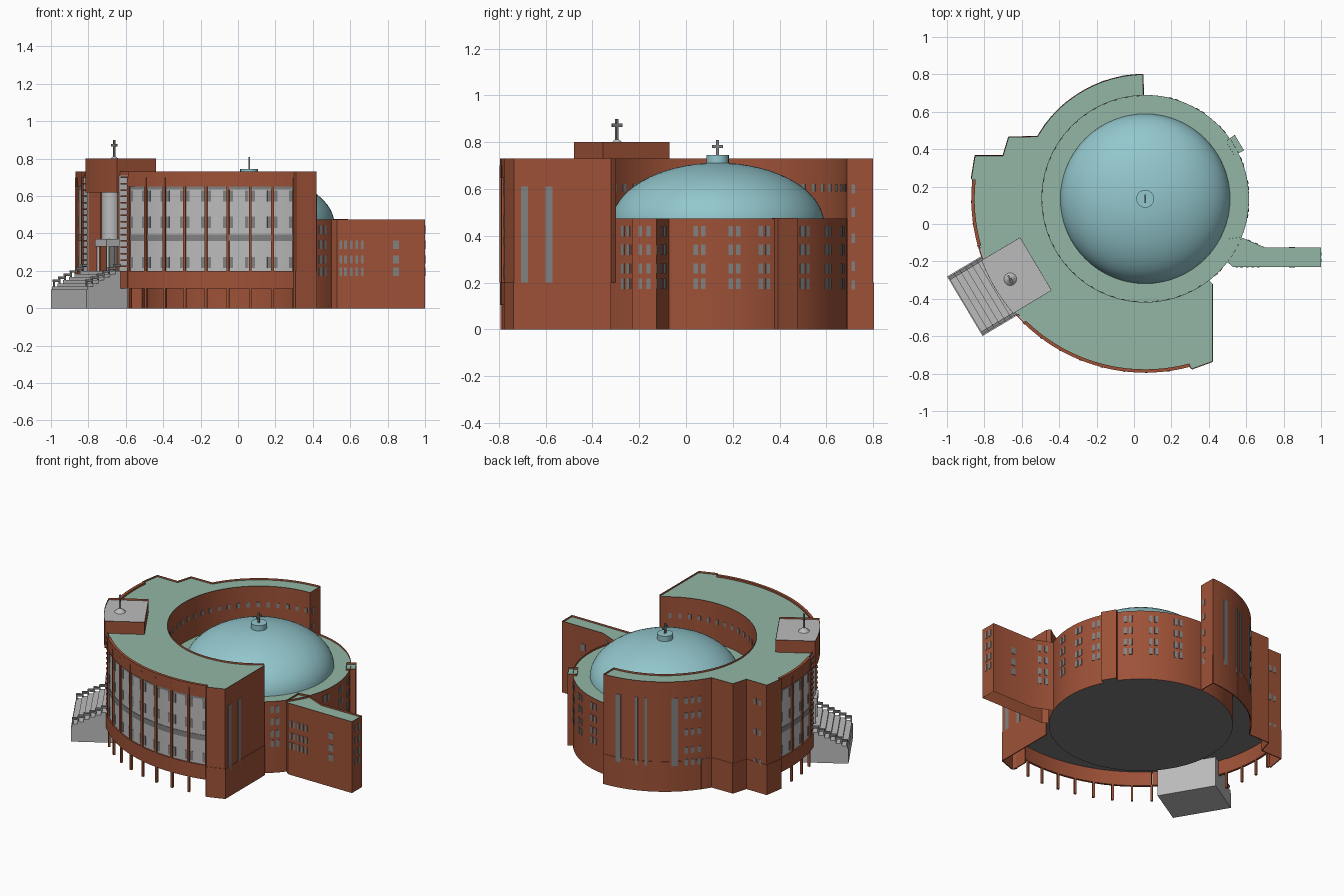
import bpy, bmesh, math
from mathutils import Matrix, Vector

cube = bpy.data.objects.get("Cube")
if cube:
    bpy.data.objects.remove(cube)

CX, CY = 0.06, 0.135          # centre of the round hall
ENTRY = 210.8                 # direction of the entrance


def material(name, rgb):
    m = bpy.data.materials.new(name)
    m.use_nodes = True
    m.diffuse_color = (*rgb, 1)
    m.node_tree.nodes["Principled BSDF"].inputs["Base Color"].default_value = (*rgb, 1)
    return m


BRICK = material("brick", (0.34, 0.083, 0.038))
ROOF = material("pale_green_roof", (0.29, 0.47, 0.375))
DOME = material("blue_dome", (0.29, 0.57, 0.61))
LIGHT = material("light_grey", (0.5, 0.5, 0.5))
GLASS = material("mid_grey_glass", (0.22, 0.22, 0.22))
FLOOR = material("dark_floor", (0.2, 0.2, 0.2))

parts = {}


def part(name, *mats):
    if name not in parts:
        parts[name] = (bmesh.new(), mats)
    return parts[name][0]


def polar(r, a):
    a = math.radians(a)
    return (CX + r * math.cos(a), CY + r * math.sin(a))


def arc(r, a0, a1):
    n = max(1, math.ceil(abs(a1 - a0) / 3))
    return [polar(r, a0 + (a1 - a0) * i / n) for i in range(n + 1)]


def extrude(bm, pts, z0, z1, bottom=True):
    """Upright prism over an anticlockwise outline; returns top and bottom faces."""
    lo = [bm.verts.new((x, y, z0)) for x, y in pts]
    hi = [bm.verts.new((x, y, z1)) for x, y in pts]
    n = len(pts)
    for i in range(n):
        j = (i + 1) % n
        bm.faces.new((lo[i], lo[j], hi[j], hi[i]))
    return bm.faces.new(hi), bm.faces.new(lo[::-1]) if bottom else None


def building(name, pts, z0, z1, roof, bottom=True):
    """Brick mass with a thin parapet round a sunken roof and a dark underside."""
    bm = part(name, BRICK, roof, FLOOR)
    top, under = extrude(bm, pts, z0, z1, bottom)
    if under:
        under.material_index = 2
    bmesh.ops.inset_region(bm, faces=[top], thickness=0.006)
    inner = bmesh.ops.inset_region(bm, faces=[top], thickness=0.0005, depth=-0.012)
    top.material_index = 1
    for f in inner["faces"]:
        f.material_index = 0


def block(name, mat, r0, r1, a0, a1, z0, z1):
    """Curved block around the hall centre."""
    extrude(part(name, mat), arc(r1, a0, a1) + arc(r0, a1, a0), z0, z1)


def box(name, mat, c, z0, z1, sx, sy, ang=0):
    m = (Matrix.Translation((c[0], c[1], (z0 + z1) / 2))
         @ Matrix.Rotation(math.radians(ang), 4, "Z")
         @ Matrix.Diagonal((sx, sy, z1 - z0, 1)))
    bmesh.ops.create_cube(part(name, mat), size=1, matrix=m)


def cylinder(name, mat, c, z0, z1, r, r_top=None):
    bmesh.ops.create_cone(part(name, mat), cap_ends=True, segments=24, radius1=r,
                          radius2=r if r_top is None else r_top, depth=z1 - z0,
                          matrix=Matrix.Translation((c[0], c[1], (z0 + z1) / 2)))


def cross(name, c, z0, z1, ang):
    box(name, GLASS, c, z0, z1, 0.01, 0.012, ang)
    box(name, GLASS, c, z1 - 0.035, z1 - 0.021, 0.01, 0.048, ang)


def skirt(name, pts, z0, z1):
    """Thin wall following a line."""
    for p, q in zip(pts, pts[1:]):
        d = Vector(q) - Vector(p)
        mid = (Vector(p) + Vector(q)) / 2
        box(name, BRICK, mid, z0, z1, d.length, 0.006, math.degrees(math.atan2(d.y, d.x)))


# Low round hall, wing and small stair tower
building("round_hall", arc(0.555, 0, 357), 0, 0.475, ROOF)
wing = [(0.50, -0.205), (0.53, -0.23), (1, -0.23), (1, -0.125), (0.70, -0.125), (0.57, -0.07)]
building("wing", wing + [(0.50, -0.08)], 0, 0.475, ROOF, bottom=False)
tower = [polar(0.53, 26), polar(0.588, 26), polar(0.588, 35.5), polar(0.53, 35.5)]
building("stair_tower", tower, 0, 0.476, ROOF)

# Dome, lantern and its cross
dome = part("dome", DOME)
bmesh.ops.create_uvsphere(dome, u_segments=64, v_segments=32, radius=1,
                          matrix=Matrix.Translation((CX, CY, 0.45)) @ Matrix.Diagonal((0.455, 0.455, 0.262, 1)))
bmesh.ops.delete(dome, geom=[v for v in dome.verts if v.co.z < 0.44], context="VERTS")
cylinder("dome_lantern", DOME, (CX, CY), 0.69, 0.745, 0.048)
cross("dome_cross", (CX, CY), 0.745, 0.81, 0)

# Tall ring building with its entrance recess
back = [(0.05, 0.69)] + arc(0.665, 91, 150) + [(-0.67, 0.465), (-0.70, 0.365), (-0.85, 0.365), (-0.87, 0.24)]
pier = [(0.30, -0.765), (0.31, -0.775), (0.42, -0.735), (0.42, -0.32)]
ring = (back + arc(0.918, 174, 200.5) + arc(0.85, 200.5, 221) + arc(0.918, 221, 284.5)
        + pier + arc(0.552, 308, 91))
building("ring_building", ring, 0.2, 0.73, ROOF)
skirt("back_base_wall", back, 0, 0.2)
skirt("pier_base_wall", [(0.30, -0.66)] + pier, 0, 0.2)

# Glazed bays: glass wall, brick bands, fins, stilts and dark vents
PITCH = 7.4
for start, bays in ((225.9, 8), (173.6, 3)):
    end = start + bays * PITCH
    block("glazed_wall", LIGHT, 0.915, 0.921, start, end, 0.2, 0.65)
    block("glazing_band", GLASS, 0.915, 0.924, start, end, 0.36, 0.395)
    block("glazing_band", GLASS, 0.915, 0.924, start, end, 0.635, 0.652)
    block("upper_brick_band", BRICK, 0.912, 0.93, start, end, 0.65, 0.73)
    block("lower_brick_band", BRICK, 0.915, 0.93, start, end, 0.105, 0.2)
    for i in range(bays + 1):
        a = start + i * PITCH
        block("brick_fins", BRICK, 0.91, 0.932, a - 0.45, a + 0.45, 0.2, 0.70)
        box("stilts", BRICK, polar(0.92, a), 0, 0.11, 0.014, 0.014, a)
        for side in (-1, 1):
            if 0 <= i + (side - 1) / 2 + 0.5 <= bays and start <= a + side <= end:
                for z in (0.215, 0.43, 0.57):
                    v = a + side * 1.1
                    block("vents", GLASS, 0.915, 0.923, v - 0.6, v + 0.6, z, z + 0.06)

# Slatted strips on both sides of the entrance
for a0, a1 in ((195.8, 200.4), (221.1, 225.5)):
    block("slat_backing", LIGHT, 0.912, 0.923, a0, a1, 0.2, 0.71)
    block("lower_brick_band", BRICK, 0.912, 0.93, a0, a1, 0.105, 0.2)
    for i in range(15):
        z = 0.22 + i * 0.034
        block("slats", BRICK, 0.915, 0.929, a0 + 1, a1, z, z + 0.008)

# Entrance tower with roof cross
u = Vector(polar(1, ENTRY)) - Vector((CX, CY))
v = Vector((-u.y, u.x))
inner = Vector((CX, CY)) + u * 0.68
tower = [inner + v * 0.165, inner - v * 0.165] + arc(0.935, ENTRY - 10.2, ENTRY + 10.2)
building("entrance_tower", tower, 0.62, 0.80, LIGHT)
top = polar(0.84, ENTRY)
cylinder("cross_base", LIGHT, top, 0.788, 0.812, 0.034, 0.008)
cross("tower_cross", top, 0.80, 0.90, ENTRY)

# Entrance bay, canopy and doors
cylinder("entrance_bay", LIGHT, polar(0.86, ENTRY), 0.37, 0.62, 0.05)
box("canopy", LIGHT, polar(0.88, ENTRY), 0.33, 0.37, 0.09, 0.12, ENTRY)
box("doors", GLASS, polar(0.855, ENTRY), 0.2, 0.33, 0.02, 0.09, ENTRY)
for s in (-1, 1):
    cylinder("canopy_posts", LIGHT, Vector(polar(0.91, ENTRY)) + v * s * 0.05, 0.2, 0.33, 0.008)

# Entrance steps with stepped side rails
BACK = 0.84


def step(name, mat, outer, z0, z1, width, shift=0, back_r=BACK):
    c = Vector(polar((outer + back_r) / 2, ENTRY)) + v * shift
    box(name, mat, c, z0, z1, outer - back_r, width, ENTRY)


step("entrance_steps", LIGHT, 1.123, 0, 0.1, 0.37)
for i in range(6):
    outer = 1.118 - 0.035 * i
    z = 0.1 + i / 60
    step("entrance_steps", LIGHT, outer, z, z + 1 / 60, 0.37)
    for s in (-1, 1):
        step("step_rails", GLASS, outer, z + 0.04, z + 0.053, 0.018, s * 0.17, outer - 0.036)
        step("step_rails", GLASS, outer, z, z + 0.045, 0.008, s * 0.17, outer - 0.008)

# Small windows of the round hall
ROWS = (0.195, 0.26, 0.34, 0.42)
for a in (-45, -8, 7.5, 21, 42, 58, 74):
    for z in ROWS:
        for s in (-1.7, 1.7):
            block("hall_windows", GLASS, 0.55, 0.558, a + s - 1, a + s + 1, z - 0.022, z + 0.022)

# Wing windows
for z in ROWS:
    for y in (-0.195, -0.16):
        box("wing_windows", GLASS, (1, y), z - 0.022, z + 0.022, 0.006, 0.016)
    for t in (0.35, 0.65):
        p = Vector(wing[5]).lerp(Vector(wing[4]), t)
        box("wing_windows", GLASS, p, z - 0.022, z + 0.022, 0.02, 0.006, -23)
for z in ROWS[:3]:
    for x in (0.55, 0.575, 0.605, 0.635, 0.665):
        box("wing_windows", GLASS, (x, -0.23), z - 0.022, z + 0.022, 0.014, 0.006)
    for y in (-0.23, -0.125):
        box("wing_windows", GLASS, (0.845, y), z - 0.022, z + 0.022, 0.032, 0.006)

# Clerestory windows above the low roof
for i in range(34):
    a = 94 + i * 6.3
    block("clerestory_windows", GLASS, 0.549, 0.556, a - 1, a + 1, 0.59, 0.622)

# Tall slits and small windows on the back and end walls
for a, w in ((100, 1.4), (110, 0.7), (115, 0.7), (130, 1.6)):
    block("tall_windows", GLASS, 0.66, 0.669, a - w, a + w, 0.17, 0.62)
for z in (0.19, 0.27, 0.39, 0.5, 0.6):
    for a in (136, 139.5, 143):
        block("back_windows", GLASS, 0.66, 0.669, a - 0.9, a + 0.9, z - 0.02, z + 0.02)
    box("back_windows", GLASS, (0.05, 0.715), z - 0.02, z + 0.02, 0.006, 0.016)
for z in (0.2, 0.4, 0.6):
    for x in (-0.80, -0.765):
        box("back_windows", GLASS, (x, 0.365), z - 0.02, z + 0.02, 0.018, 0.006)
for y in (-0.69, -0.585):
    box("tall_windows", GLASS, (0.42, y), 0.17, 0.61, 0.006, 0.03)

# Turn every part into an object
for name, (bm, mats) in parts.items():
    mesh = bpy.data.meshes.new(name)
    bm.to_mesh(mesh)
    bm.free()
    for m in mats:
        mesh.materials.append(m)
    obj = bpy.data.objects.new(name, mesh)
    bpy.context.collection.objects.link(obj)
    obj.select_set(True)
    bpy.context.view_layer.objects.active = obj
bpy.ops.object.shade_smooth_by_angle(angle=math.radians(25))
